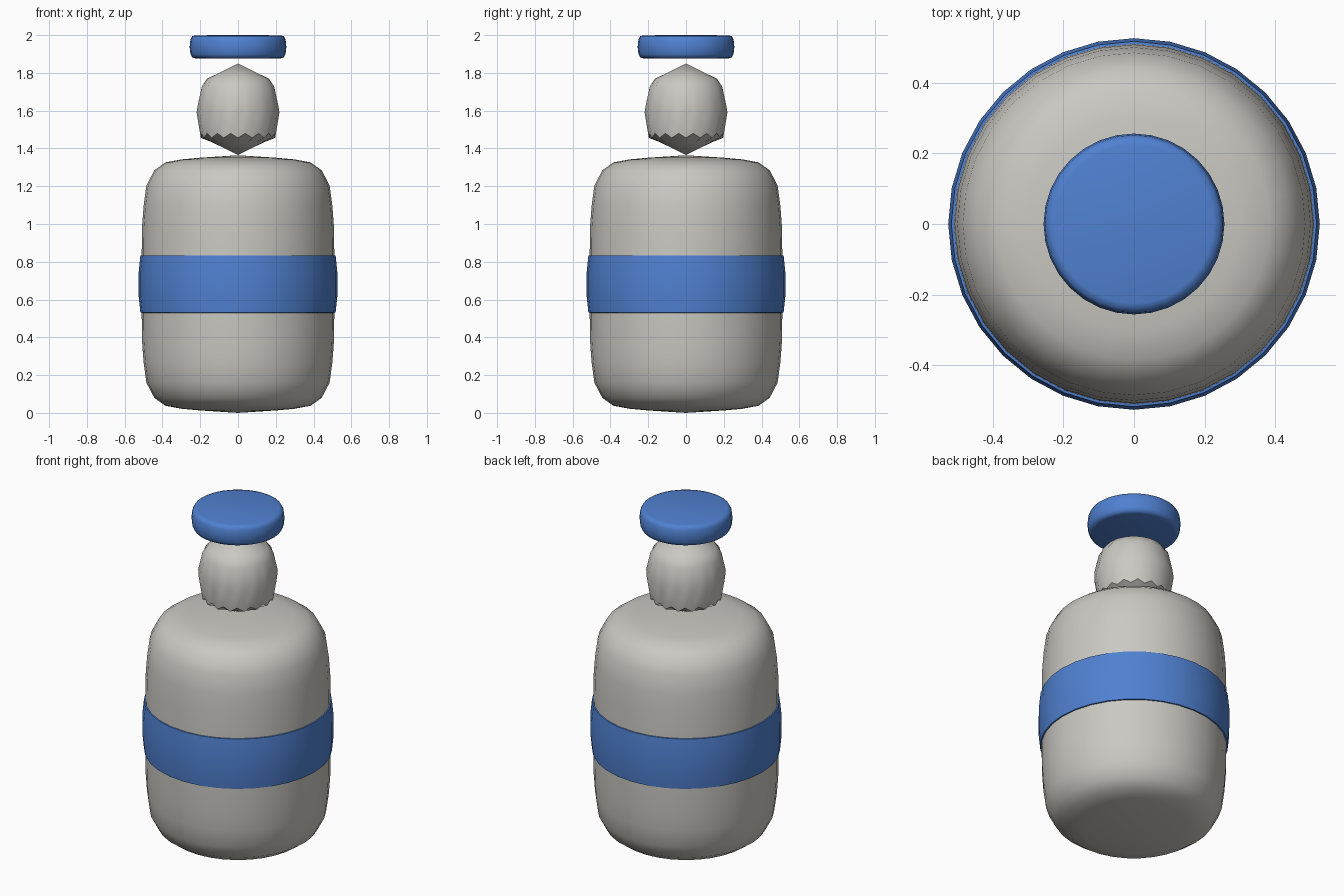
import bpy, bmesh, math

if "Cube" in bpy.data.objects:
    bpy.data.objects.remove(bpy.data.objects["Cube"])

SIDES = 32


def material(name, rgb):
    m = bpy.data.materials.new(name)
    m.diffuse_color = (*rgb, 1)
    m.use_nodes = True
    m.node_tree.nodes["Principled BSDF"].inputs["Base Color"].default_value = m.diffuse_color
    return m


grey = material("warm_grey", (0.59, 0.58, 0.54))
blue = material("blue", (0.08, 0.22, 0.64))


def lathe(name, profile, mats, angle=50, zigzag=None):
    """Spin (radius, z) points around z; zigzag maps a ring to its alternating lift."""
    zigzag = zigzag or {}
    bm = bmesh.new()
    rings = []
    for k, (r, z) in enumerate(profile):
        if r == 0:
            rings.append([bm.verts.new((0, 0, z))] * SIDES)
            continue
        ring = []
        for i in range(SIDES):
            a = 2 * math.pi * i / SIDES
            dz = zigzag.get(k, 0) * (1 if i % 2 else -1)
            ring.append(bm.verts.new((r * math.cos(a), r * math.sin(a), z + dz)))
        rings.append(ring)
    for low, high in zip(rings, rings[1:]):
        for i in range(SIDES):
            j = (i + 1) % SIDES
            corners = list(dict.fromkeys((low[i], low[j], high[j], high[i])))
            bm.faces.new(corners)
    bmesh.ops.recalc_face_normals(bm, faces=bm.faces)
    mesh = bpy.data.meshes.new(name)
    bm.to_mesh(mesh)
    bm.free()
    for m in mats:
        mesh.materials.append(m)
    obj = bpy.data.objects.new(name, mesh)
    bpy.context.collection.objects.link(obj)
    bpy.ops.object.select_all(action='DESELECT')
    obj.select_set(True)
    bpy.context.view_layer.objects.active = obj
    bpy.ops.object.shade_smooth_by_angle(angle=math.radians(angle))
    return obj


# Barrel body, mirrored about its middle, with a slightly raised band
MID = 0.682
lower = [(0, 0.0), (0.2, 0.013), (0.3, 0.022), (0.385, 0.038), (0.443, 0.08),
         (0.485, 0.16), (0.5, 0.27), (0.508, 0.38), (0.51, 0.53),
         (0.517, 0.531), (0.526, 0.62)]
upper = [(r, 2 * MID - z) for r, z in reversed(lower)]
body = lathe("bottle_body", lower + upper, [grey, blue])
for face in body.data.polygons:
    if abs(face.center.z - MID) < 0.152:
        face.material_index = 1

# Fluted neck with pointed ends
lathe("bottle_neck",
      [(0, 1.365), (0.135, 1.432), (0.197, 1.468), (0.219, 1.605),
       (0.195, 1.72), (0.165, 1.768), (0, 1.85)],
      [grey], zigzag={2: 0.012, 3: 0.015, 4: 0.008})

# Floating cap with rounded rims
lathe("bottle_cap",
      [(0, 1.876), (0.225, 1.877), (0.243, 1.882), (0.252, 1.9), (0.256, 1.938),
       (0.252, 1.976), (0.243, 1.994), (0.225, 1.999), (0, 2.0)],
      [blue])
